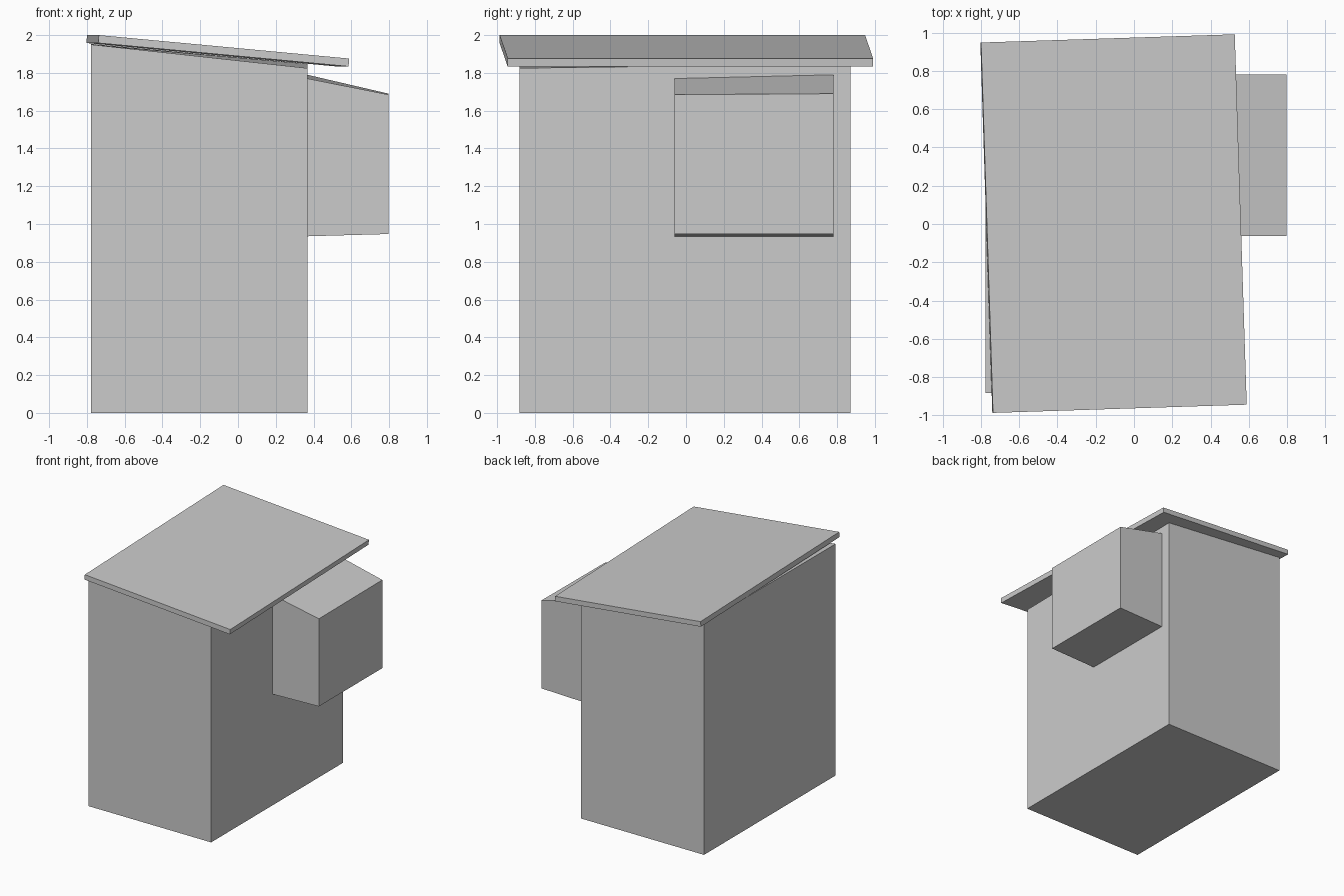
import bpy, bmesh
from math import radians

if "Cube" in bpy.data.objects:
    bpy.data.objects.remove(bpy.data.objects["Cube"])


def block(name, x, y, bottom, top):
    """Box with vertical sides; bottom = z at x0, x1; top = z at (x0y0, x1y0, x1y1, x0y1)."""
    corners = [(0, 0), (1, 0), (1, 1), (0, 1)]
    bm = bmesh.new()
    lo = [bm.verts.new((x[i], y[j], bottom[i])) for i, j in corners]
    hi = [bm.verts.new((x[i], y[j], z)) for (i, j), z in zip(corners, top)]
    bm.faces.new(lo[::-1])
    bm.faces.new(hi)
    for a in range(4):
        b = (a + 1) % 4
        bm.faces.new((lo[a], lo[b], hi[b], hi[a]))
    bmesh.ops.recalc_face_normals(bm, faces=bm.faces)
    mesh = bpy.data.meshes.new(name)
    bm.to_mesh(mesh)
    bm.free()
    obj = bpy.data.objects.new(name, mesh)
    bpy.context.collection.objects.link(obj)
    return obj


# Main body with a sloping, slightly uneven top
block("body", (-0.777, 0.367), (-0.882, 0.87), (0, 0), (1.95, 1.825, 1.848, 1.954))

# Side box hung on the right wall, with its own sloping top
block("side_box", (0.367, 0.797), (-0.062, 0.782), (0.935, 0.947), (1.77, 1.685, 1.69, 1.79))

# Thin roof slab, pitched down to the right and a little askew
bpy.ops.mesh.primitive_cube_add(size=1, location=(-0.107, 0.002, 1.917),
                                rotation=(0, radians(5.35), radians(1.85)))
roof = bpy.context.object
roof.name = "roof"
roof.scale = (1.332, 1.936, 0.042)
